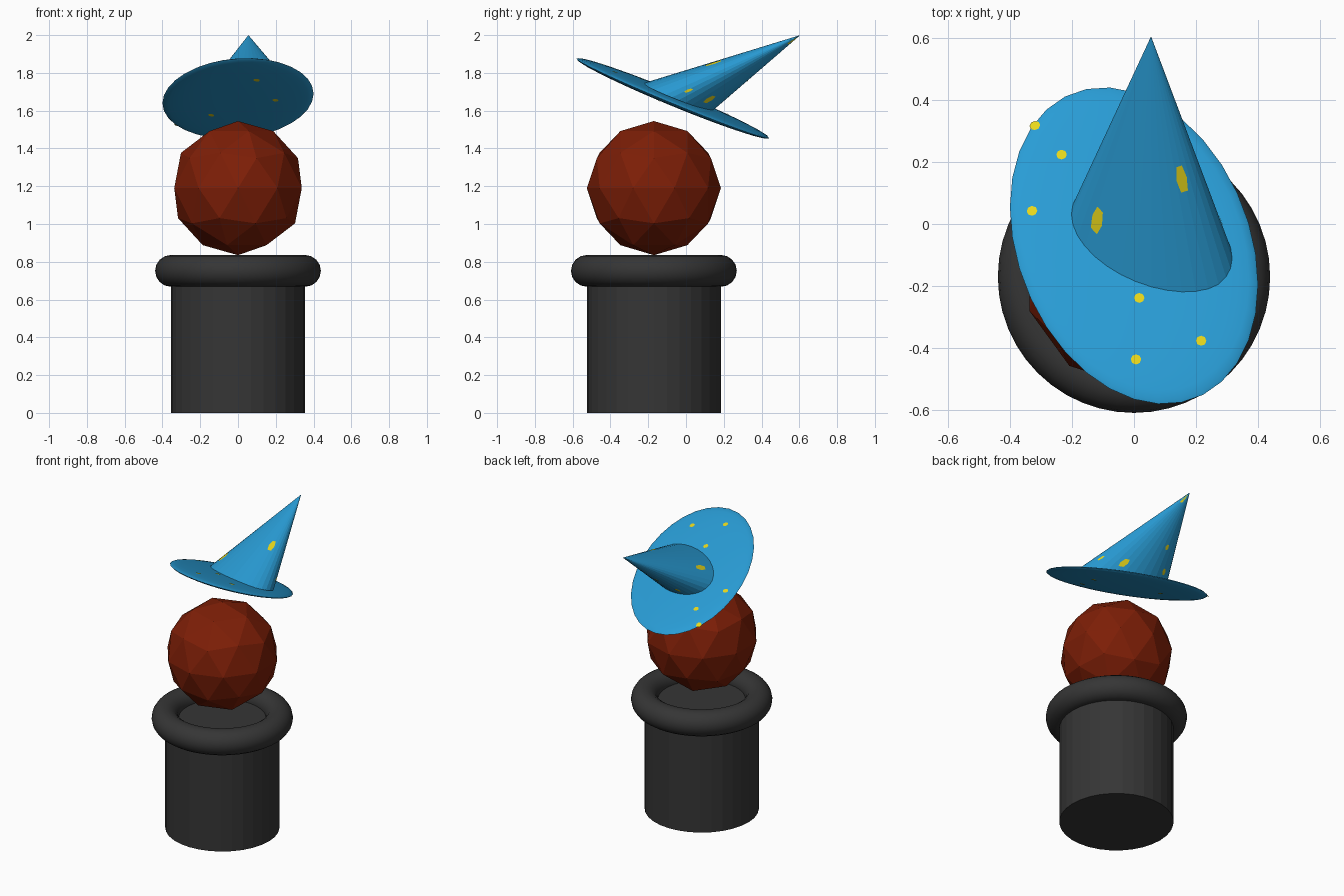
import bpy, math
from mathutils import Vector

if "Cube" in bpy.data.objects:
    bpy.data.objects.remove(bpy.data.objects["Cube"])


def mat(name, rgb):
    m = bpy.data.materials.new(name)
    m.diffuse_color = (*rgb, 1)
    m.use_nodes = True
    m.node_tree.nodes["Principled BSDF"].inputs["Base Color"].default_value = m.diffuse_color
    return m


GREY = mat("charcoal", (0.036, 0.036, 0.036))
RED = mat("rust_red", (0.205, 0.013, 0.002))
BLUE = mat("hat_blue", (0.022, 0.335, 0.67))
YELLOW = mat("spot_yellow", (0.87, 0.74, 0.012))


def finish(name, material, smooth=False):
    o = bpy.context.object
    o.name = name
    o.data.materials.append(material)
    if smooth:
        bpy.ops.object.shade_smooth_by_angle(angle=math.radians(40))
    return o


def mesh(name, verts, faces, material):
    me = bpy.data.meshes.new(name)
    me.from_pydata(verts, [], faces)
    me.materials.append(material)
    o = bpy.data.objects.new(name, me)
    bpy.context.collection.objects.link(o)
    return o


# Body: drum with a rounded collar, and a faceted ball on top
Y0 = -0.17
bpy.ops.mesh.primitive_cylinder_add(vertices=32, radius=0.355, depth=0.752, location=(0, Y0, 0.376))
finish("body_drum", GREY)
bpy.ops.mesh.primitive_torus_add(major_segments=48, minor_segments=16, major_radius=0.355,
                                 minor_radius=0.084, location=(0, Y0, 0.752))
finish("collar_ring", GREY, True)
bpy.ops.mesh.primitive_ico_sphere_add(subdivisions=2, radius=0.355, location=(0, Y0, 1.19))
finish("head_ball", RED)

# Hat brim: a flattened ball, tilted and skewed
N = 32
NORMAL = Vector((0.07, 0.425, 1)).normalized()
THICK = 0.030


def on_plane(x, y, lift=0.0):
    return Vector((x, y, 1.665 - 0.07 * x - 0.425 * (y + 0.07))) + NORMAL * lift


def brim_point(t, r, lift):
    c, s = r * math.cos(t), r * math.sin(t)
    return on_plane(0.40 * c, -0.07 - 0.125 * c + 0.495 * s, lift)


def bulge(x, y):
    c = x / 0.40
    s = (y + 0.07 + 0.125 * c) / 0.495
    return THICK * math.sqrt(max(0.0, 1 - c * c - s * s))


angles = [2 * math.pi * i / N for i in range(N)]
lats = [math.radians(-90 + 180 * k / 16) for k in range(1, 16)]
verts = [brim_point(t, math.cos(a), THICK * math.sin(a)) for a in lats for t in angles]
faces = [(k * N + i, k * N + (i + 1) % N, (k + 1) * N + (i + 1) % N, (k + 1) * N + i)
         for k in range(len(lats) - 1) for i in range(N)]
faces += [tuple(range(N))[::-1], tuple(range(len(verts) - N, len(verts)))]
brim = mesh("hat_brim", verts, faces, BLUE)

# Hat cone: leaning back to its tip
APEX = Vector((0.055, 0.605, 2.0))


def cone_point(t, h, grow=1.0):
    c, s = math.cos(t), math.sin(t)
    x, y = 0.26 * c, -0.0692 * c + 0.171 * s
    base = on_plane(0.055 + x * grow, -0.05 + y * grow, 0.022)
    return base.lerp(APEX, h)


verts = [cone_point(t, 0) for t in angles] + [APEX]
mesh("hat_cone", verts, [(i, (i + 1) % N, N) for i in range(N)] + [tuple(range(N))[::-1]], BLUE)

# Painted spots on the brim, above and below
upper = [(-0.32, 0.315), (-0.235, 0.215), (-0.33, 0.035), (0.015, -0.25), (0.005, -0.445), (0.215, -0.385)]
lower = [(0.1, -0.37), (0.2, -0.14), (-0.14, 0.1)]
for spots, side in ((upper, 1), (lower, -1)):
    for k, (x, y) in enumerate(spots):
        ring = []
        for i in range(8):
            px, py = x + 0.017 * math.cos(i * math.pi / 4), y + 0.016 * math.sin(i * math.pi / 4)
            ring.append(on_plane(px, py, side * (bulge(px, py) + 0.002)))
        mesh(f"brim_spot_{'upper' if side > 0 else 'lower'}_{k}", ring, [tuple(range(8))[::side]], YELLOW)

# Painted spots on the cone: (angle in degrees, height fraction, size)
for k, (deg, h, size) in enumerate([(218, 0.15, 1.1), (-48, 0.44, 1.1), (14, 0.12, 0.6), (57, 0.11, 1),
                                    (125, 0.13, 0.7), (110, 0.38, 0.6), (60, 0.92, 1)]):
    t = math.radians(deg)
    dt, dh = 0.09 * size / (1 - 0.8 * h), 0.045 * size
    g = 1.0 + 0.009 / (1 - 0.8 * h)
    pts = [cone_point(t + a * dt, h + b * dh, g)
           for a, b in ((-0.6, -1), (0.6, -1), (1, 0), (0.6, 1), (-0.6, 1), (-1, 0))]
    mesh(f"cone_spot_{k}", pts, [tuple(range(6))], YELLOW)

# Smooth shading on the brim
bpy.ops.object.select_all(action='DESELECT')
brim.select_set(True)
bpy.context.view_layer.objects.active = brim
bpy.ops.object.shade_smooth_by_angle(angle=math.radians(40))
